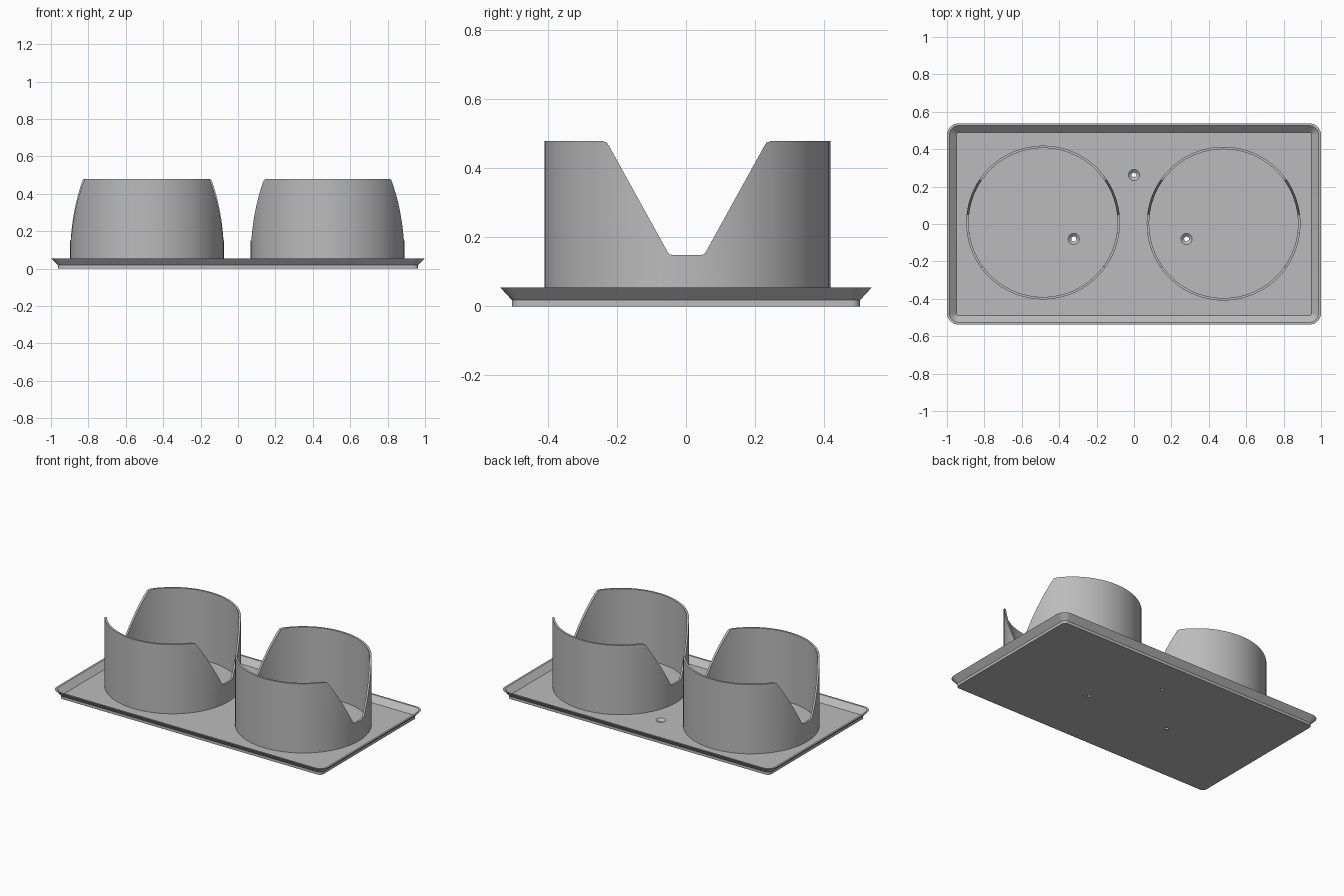
import bpy, bmesh
from math import sin, cos, pi, radians

if "Cube" in bpy.data.objects:
    bpy.data.objects.remove(bpy.data.objects["Cube"])

grey = bpy.data.materials.new("plain grey")
grey.use_nodes = True
COLOUR = (0.5, 0.5, 0.5, 1)
grey.diffuse_color = COLOUR
grey.node_tree.nodes["Principled BSDF"].inputs["Base Color"].default_value = COLOUR

FLOOR, RIM, TOP = 0.019, 0.055, 0.479
SIDES = 96


def make_object(name, bm):
    bmesh.ops.recalc_face_normals(bm, faces=bm.faces)
    mesh = bpy.data.meshes.new(name)
    bm.to_mesh(mesh)
    bm.free()
    mesh.materials.append(grey)
    obj = bpy.data.objects.new(name, mesh)
    bpy.context.collection.objects.link(obj)
    return obj


def loft(bm, rings, closed=False):
    """Skin a list of point rings; cap the ends unless the section is closed."""
    loops = [[bm.verts.new(p) for p in ring] for ring in rings]
    n = len(loops[0])
    pairs = list(zip(loops, loops[1:]))
    if closed:
        pairs.append((loops[-1], loops[0]))
    else:
        bm.faces.new(loops[0])
        bm.faces.new(loops[-1])
    for a, b in pairs:
        for i in range(n):
            j = (i + 1) % n
            bm.faces.new((a[i], a[j], b[j], b[i]))


def circle(x, y, z, r, n=SIDES):
    return [(x + r * cos(2 * pi * i / n), y + r * sin(2 * pi * i / n), z) for i in range(n)]


def rounded_rect(hx, hy, r, z, steps=8):
    points = []
    for k, (sx, sy) in enumerate([(1, 1), (-1, 1), (-1, -1), (1, -1)]):
        for i in range(steps + 1):
            a = (k + i / steps) * pi / 2
            points.append((sx * (hx - r) + r * cos(a), sy * (hy - r) + r * sin(a), z))
    return points


def carve(obj, cutter):
    mod = obj.modifiers.new("cut", "BOOLEAN")
    mod.operation, mod.solver, mod.object = "DIFFERENCE", "EXACT", cutter
    bpy.context.view_layer.objects.active = obj
    bpy.ops.object.modifier_apply(modifier=mod.name)
    bpy.data.objects.remove(cutter)


def smooth(obj):
    bpy.ops.object.select_all(action="DESELECT")
    obj.select_set(True)
    bpy.context.view_layer.objects.active = obj
    bpy.ops.object.shade_smooth_by_angle(angle=radians(30))


# Shallow tray with a flared rim
bm = bmesh.new()
loft(bm, [
    rounded_rect(0.963, 0.504, 0.027, 0),
    rounded_rect(0.963, 0.504, 0.027, 0.018),
    rounded_rect(1.0, 0.538, 0.062, RIM),
    rounded_rect(0.987, 0.526, 0.05, RIM),
    rounded_rect(0.95, 0.49, 0.012, FLOOR),
])
tray = make_object("tray", bm)

# Countersunk screw holes through the tray floor
bm = bmesh.new()
for x, y in [(0, 0.262), (-0.322, -0.08), (0.281, -0.08)]:
    loft(bm, [circle(x, y, z, r, 32) for z, r in
              [(-0.02, 0.013), (0.004, 0.013), (FLOOR, 0.03), (0.04, 0.03)]])
carve(tray, make_object("hole_cutter", bm))
smooth(tray)

# Round cups, each notched on both sides by a tapered slot
HALF_SLOT = [(0.042, 0.149), (0.05, 0.151), (0.056, 0.159), (0.224, 0.463),
             (0.231, 0.474), (0.244, TOP), (0.244, 0.6)]
for name, x, y in [("right_cup", -0.486, 0.008), ("left_cup", 0.479, 0.002)]:
    bm = bmesh.new()
    loft(bm, [circle(x, y, z, r) for z, r in
              [(0.012, 0.411), (TOP, 0.411), (TOP, 0.398), (0.012, 0.398)]], closed=True)
    cup = make_object(name, bm)
    profile = HALF_SLOT + [(-py, pz) for py, pz in reversed(HALF_SLOT)]
    bm = bmesh.new()
    loft(bm, [[(x + side, py + 0.002, pz) for py, pz in profile] for side in (-0.6, 0.6)])
    carve(cup, make_object("slot_cutter", bm))
    smooth(cup)
